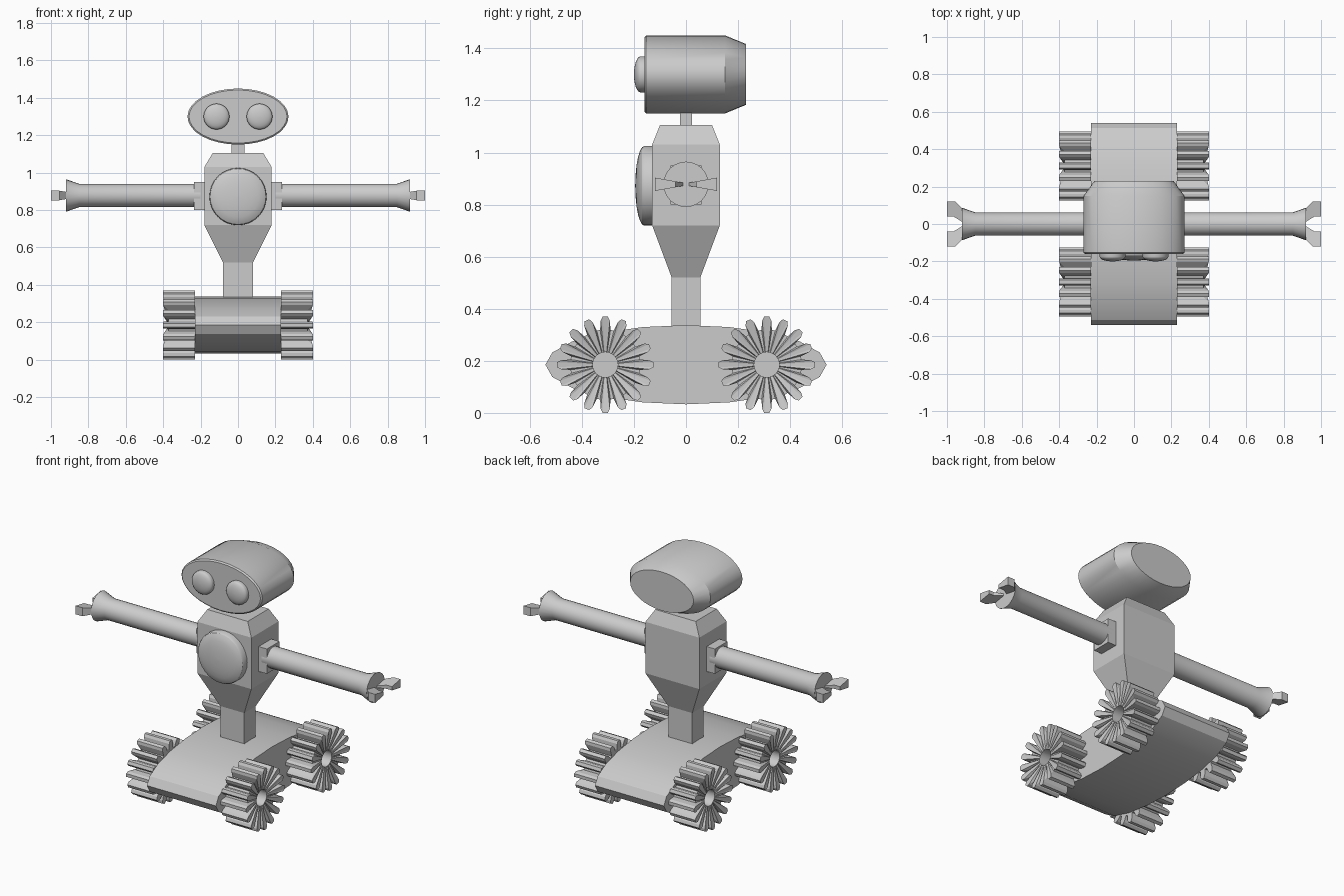
import bpy, bmesh
from math import sin, cos, pi, radians

if "Cube" in bpy.data.objects:
    bpy.data.objects.remove(bpy.data.objects["Cube"])


def loft(name, rings, closed=False, angle=30):
    """Skin a list of equal-length point rings; cap the ends or join last to first."""
    bm = bmesh.new()
    rows = [[bm.verts.new(p) for p in ring] for ring in rings]
    n = len(rows[0])
    pairs = list(zip(rows, rows[1:] + rows[:1])) if closed else list(zip(rows, rows[1:]))
    for a, b in pairs:
        for i in range(n):
            j = (i + 1) % n
            bm.faces.new((a[i], a[j], b[j], b[i]))
    if not closed:
        bm.faces.new(rows[0])
        bm.faces.new(rows[-1])
    bmesh.ops.recalc_face_normals(bm, faces=bm.faces)
    me = bpy.data.meshes.new(name)
    bm.to_mesh(me)
    bm.free()
    if angle:
        me.polygons.foreach_set("use_smooth", [True] * len(me.polygons))
        me.set_sharp_from_angle(angle=radians(angle))
    ob = bpy.data.objects.new(name, me)
    bpy.context.collection.objects.link(ob)
    return ob


def ring_y(y, rx, rz, cx, cz, n=32):
    return [(cx + rx * cos(2 * pi * i / n), y, cz + rz * sin(2 * pi * i / n)) for i in range(n)]


def ring_x(x, ry, rz, cy, cz, n=24):
    return [(x, cy + ry * cos(2 * pi * i / n), cz + rz * sin(2 * pi * i / n)) for i in range(n)]


def rect_z(z, hx, hy):
    return [(-hx, -hy, z), (hx, -hy, z), (hx, hy, z), (-hx, hy, z)]


def dome(name, cx, cz, r, y_back, y_rim, depth):
    """Round button facing the front: short drum with a domed face."""
    rings = [ring_y(y_back, r, r, cx, cz), ring_y(y_rim, r, r, cx, cz)]
    for k in range(1, 7):
        t = k / 6 * radians(88)
        rings.append(ring_y(y_rim - depth * sin(t), r * cos(t), r * cos(t), cx, cz))
    loft(name, rings)


def gear_wheel(name, side, cy, cz=0.185, teeth=16):
    """Toothed wheel whose outer face has a raised ridge running out to each tooth."""
    profile = [(-8.5, .135, .372), (-6, .17, .40), (-3, .185, .40),
               (3, .185, .40), (6, .17, .40), (8.5, .135, .372)]
    hole_out, rim_out, rim_in, hole_in = [], [], [], []
    for t in range(teeth):
        for da, r, x in profile:
            a = radians(da) + 2 * pi * t / teeth
            c, s = cos(a), sin(a)
            hole_out.append((side * .375, cy + .048 * c, cz + .048 * s))
            rim_out.append((side * x, cy + r * c, cz + r * s))
            rim_in.append((side * .23, cy + r * c, cz + r * s))
            hole_in.append((side * .23, cy + .048 * c, cz + .048 * s))
    loft(name, [hole_out, rim_out, rim_in, hole_in], closed=True, angle=0)


# Chassis: elliptical body lying across the wheels
loft("chassis", [ring_x(x, .54, .152, 0, .185, 20) for x in (-.23, .23)])

# Torso: square column flaring into a chamfered box
loft("torso", [rect_z(.30, .08, .055), rect_z(.52, .08, .055), rect_z(.72, .18, .13),
               rect_z(1.03, .18, .13), rect_z(1.105, .135, .10)], angle=0)
loft("neck", [rect_z(1.09, .036, .024), rect_z(1.17, .036, .024)], angle=0)
dome("chest_disc", 0, .872, .153, -.12, -.16, .035)

# Head: oval drum with a tapered back
loft("head", [ring_y(-.16, .262, .142, 0, 1.30), ring_y(-.153, .27, .15, 0, 1.30),
              ring_y(.15, .27, .15, 0, 1.30), ring_y(.23, .212, .117, 0, 1.30)])

for side, label in ((-1, "left"), (1, "right")):
    dome("eye_" + label, side * .115, 1.30, .069, -.155, -.175, .025)

    # Wheels
    gear_wheel("front_wheel_" + label, side, -.31)
    gear_wheel("rear_wheel_" + label, side, .31)

    # Shoulder block, arm and flared wrist
    loft("shoulder_" + label,
         [[(side * x, y, z) for y, z in ((-.06, .80), (.06, .80), (.06, .95), (-.06, .95))]
          for x in (.17, .235)], angle=0)
    loft("arm_" + label, [ring_x(side * x, r, r, 0, .878) for x, r in
                          ((.20, .0625), (.85, .0625), (.92, .087))], angle=20)

    # Gripper fingers: wedges that thicken away from the centre line
    outline = [(.90, 0), (.91, .075), (.955, .12), (1.0, .12), (1.0, .04), (.965, .04)]
    for s, where in ((-1, "front"), (1, "back")):
        loft(f"finger_{where}_{label}",
             [[(side * x, s * y, .878 + w * (.004 + .18 * y)) for x, y in outline]
              for w in (-1, 1)], angle=0)
